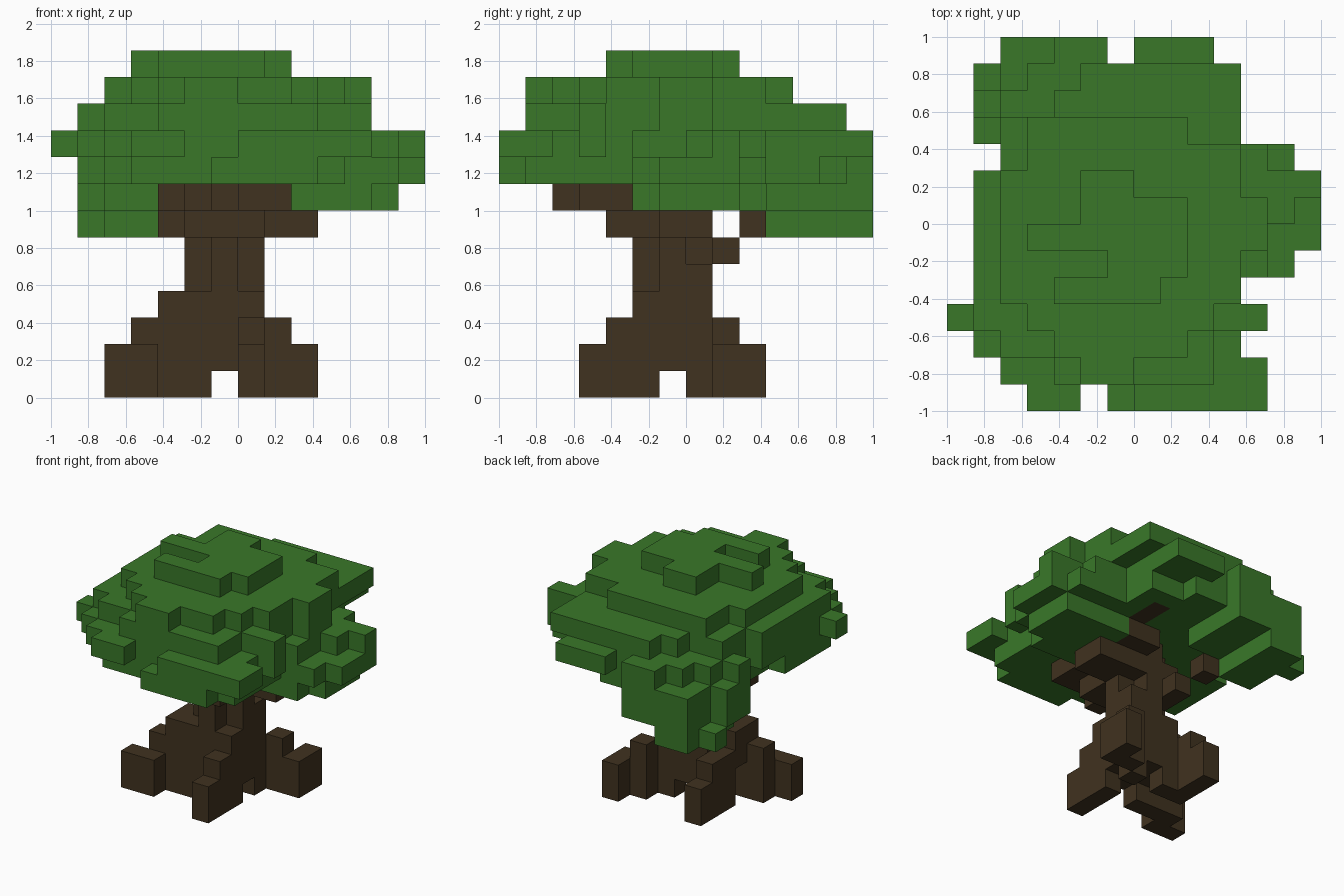
import bpy
import bmesh
from mathutils import Vector

cube = bpy.data.objects.get("Cube")
if cube:
    bpy.data.objects.remove(cube, do_unlink=True)

UNIT = 1 / 7  # edge of one block


def make_material(name, colour):
    mat = bpy.data.materials.new(name)
    mat.diffuse_color = colour
    mat.use_nodes = True
    mat.node_tree.nodes["Principled BSDF"].inputs["Base Color"].default_value = colour
    return mat


def fill(cells, x, y, z):
    """Add a solid run of blocks; each argument is a (start, end) range."""
    cells.update((i, j, k) for i in range(*x) for j in range(*y) for k in range(*z))


def layer(cells, level, first_row, spans):
    """Add one horizontal layer, one x span per row going backwards."""
    for row, span in enumerate(spans, first_row):
        fill(cells, span, (row, row + 1), (level, level + 1))


def build(name, cells, solid, mat):
    """Turn blocks into a mesh, keeping only faces open to the air."""
    bm = bmesh.new()
    corners = {}

    def vert(point):
        key = tuple(round(c) for c in point)
        if key not in corners:
            corners[key] = bm.verts.new(Vector(key) * UNIT)
        return corners[key]

    for cell in sorted(cells):
        base = Vector(cell)
        for axis in range(3):
            u, v, n = Vector(), Vector(), Vector()
            n[axis] = u[(axis + 1) % 3] = v[(axis + 2) % 3] = 1
            for outward in (True, False):
                step = n if outward else -n
                if tuple(int(c) for c in base + step) in solid:
                    continue
                start = base + n if outward else base
                loop = [start, start + u, start + u + v, start + v]
                if not outward:
                    loop.reverse()
                bm.faces.new([vert(p) for p in loop])
    mesh = bpy.data.meshes.new(name)
    bm.to_mesh(mesh)
    bm.free()
    mesh.materials.append(mat)
    obj = bpy.data.objects.new(name, mesh)
    bpy.context.collection.objects.link(obj)
    return obj


# Roots: four separate feet joined above the ground
trunk = set()
fill(trunk, (-5, -3), (-3, -2), (0, 2))
fill(trunk, (-4, -1), (-2, -1), (0, 2))
fill(trunk, (0, 1), (-4, -1), (0, 2))
fill(trunk, (0, 1), (-3, -1), (2, 3))
fill(trunk, (2, 3), (1, 3), (0, 2))
fill(trunk, (1, 2), (1, 2), (0, 3))
fill(trunk, (0, 1), (0, 1), (0, 1))
fill(trunk, (-3, -1), (0, 1), (0, 2))
fill(trunk, (-3, -2), (1, 3), (0, 2))
fill(trunk, (-3, -2), (0, 2), (2, 3))
fill(trunk, (-4, -2), (-2, -1), (1, 3))

# Stem: a broad foot narrowing to a rounded column
fill(trunk, (-2, 1), (-2, 1), (1, 4))
fill(trunk, (-3, -2), (-2, 0), (2, 4))
fill(trunk, (-2, 1), (-1, 0), (4, 8))
fill(trunk, (-1, 0), (-2, 1), (4, 8))
fill(trunk, (0, 1), (0, 1), (4, 5))

# Branches spreading below the crown
fill(trunk, (-2, -1), (0, 2), (5, 6))
fill(trunk, (-3, -2), (2, 3), (6, 7))
fill(trunk, (-2, 1), (-3, 1), (6, 7))
fill(trunk, (-3, -2), (-2, -1), (6, 7))
fill(trunk, (1, 3), (-1, 1), (6, 7))
fill(trunk, (-3, -1), (-4, -2), (7, 8))
fill(trunk, (-2, -1), (-5, -4), (7, 8))
fill(trunk, (0, 2), (-4, -2), (7, 8))
fill(trunk, (0, 2), (0, 2), (7, 8))
fill(trunk, (1, 2), (2, 4), (8, 9))

# Crown: low clumps at the back and one side
leaves = set()
fill(leaves, (-5, -3), (3, 7), (6, 7))
fill(leaves, (-6, -5), (5, 6), (6, 7))
fill(leaves, (-6, -1), (3, 5), (7, 8))
fill(leaves, (-5, -1), (5, 7), (7, 8))
fill(leaves, (-5, -3), (2, 3), (7, 8))
fill(leaves, (2, 5), (-2, 2), (7, 8))
fill(leaves, (5, 6), (-1, 2), (7, 8))

# Crown: wide middle layers
layer(leaves, 8, -7, [
    (-1, 3), (-4, 4), (-5, 4), (-6, 4), (-6, 4), (-6, 6), (-6, 7),
    (-5, 7), (-5, 7), (-5, 6), (-6, 3), (-6, 3), (-5, 1), (-5, -1)])
layer(leaves, 9, -7, [
    (0, 5), (-5, 5), (-6, 4), (-7, 5), (-6, 4), (-6, 5), (-6, 5),
    (-6, 6), (-6, 7), (-5, 5), (-6, 3), (-5, 3), (-4, 3), (0, 3)])
fill(leaves, (-4, -2), (-7, -6), (9, 10))
fill(leaves, (-3, -1), (6, 7), (9, 10))

# Crown: stepped upper layers
layer(leaves, 10, -6, [
    (-3, 3), (-5, 3), (-6, 5), (-6, 4), (-6, 4), (-6, 5),
    (-6, 5), (-6, 4), (-5, 4), (-5, 4), (-3, 4), (-2, 4)])
layer(leaves, 11, -6, [
    (-2, 0), (-3, 2), (-4, 3), (-5, 4), (-5, 4),
    (-5, 5), (-5, 5), (-5, 4), (-4, 4), (-4, 2)])
layer(leaves, 12, -3, [(-3, 1), (-1, 2), (-4, 2), (-2, 2), (-2, 0)])

leaves -= trunk
solid = trunk | leaves
build("trunk", trunk, solid, make_material("bark brown", (0.051, 0.032, 0.014, 1)))
build("leaf_crown", leaves, solid, make_material("leaf green", (0.041, 0.187, 0.022, 1)))
